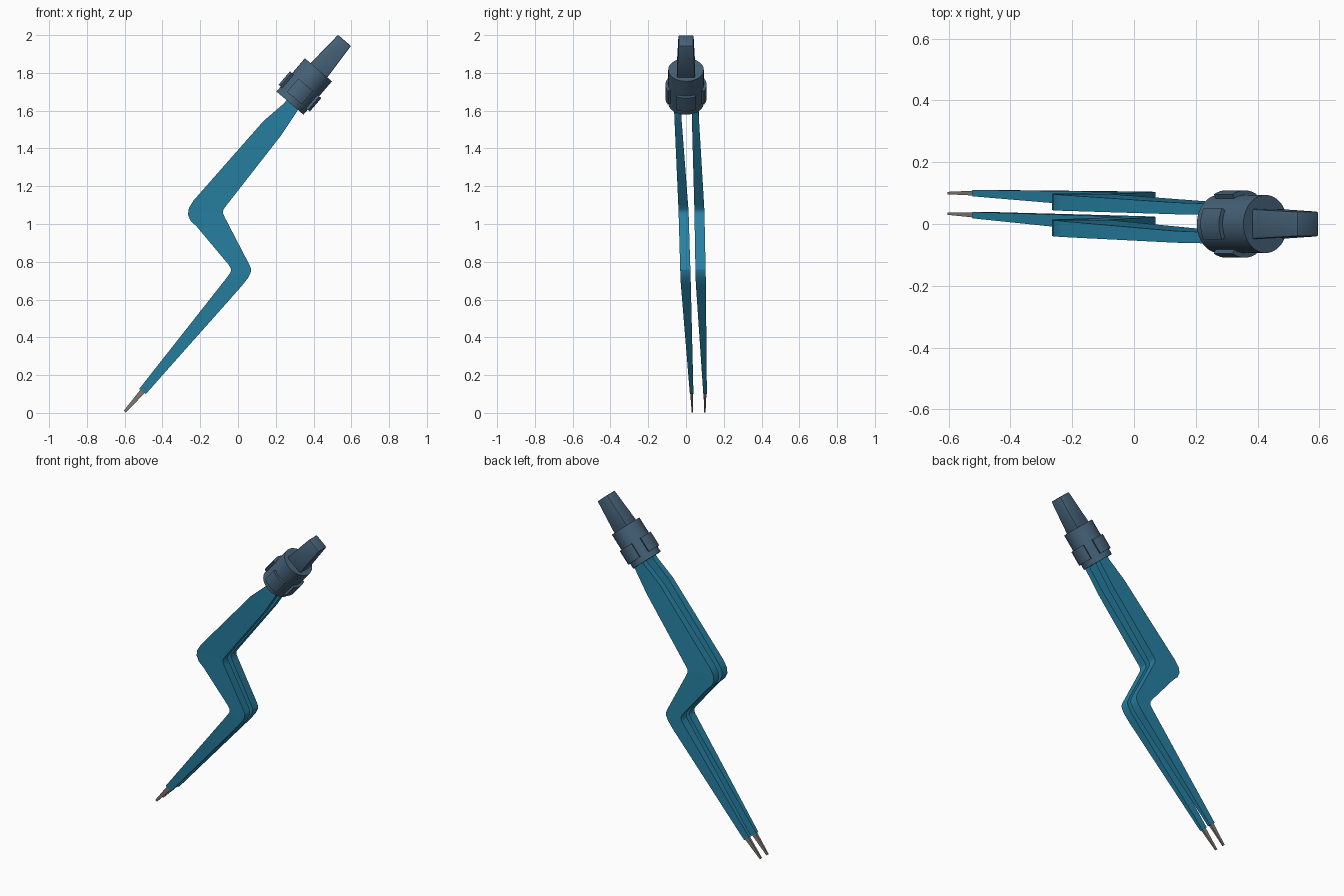
import bpy, bmesh, math
from mathutils import Matrix, Vector

if "Cube" in bpy.data.objects:
    bpy.data.objects.remove(bpy.data.objects["Cube"])


def material(name, rgb):
    m = bpy.data.materials.new(name)
    m.diffuse_color = (*rgb, 1)
    m.use_nodes = True
    m.node_tree.nodes["Principled BSDF"].inputs["Base Color"].default_value = m.diffuse_color
    return m


BLUE = material("blue_coating", (0.02, 0.215, 0.36))
SLATE = material("slate_plastic", (0.06, 0.12, 0.185))
STEEL = material("steel", (0.22, 0.2, 0.185))


def finish(bm, name, mat, angle=30):
    bmesh.ops.recalc_face_normals(bm, faces=bm.faces)
    me = bpy.data.meshes.new(name)
    bm.to_mesh(me)
    bm.free()
    ob = bpy.data.objects.new(name, me)
    bpy.context.collection.objects.link(ob)
    me.materials.append(mat)
    bpy.ops.object.select_all(action='DESELECT')
    ob.select_set(True)
    bpy.context.view_layer.objects.active = ob
    bpy.ops.object.shade_smooth_by_angle(angle=math.radians(angle))
    return ob


def interp(table, z):
    if z <= table[0][0]:
        return table[0][1]
    for (z0, a), (z1, b) in zip(table, table[1:]):
        if z <= z1:
            return a + (b - a) * (z - z0) / (z1 - z0)
    return table[-1][1]


def loft(rings):
    """Skin a list of closed rings and cap both ends."""
    bm = bmesh.new()
    vs = [[bm.verts.new(p) for p in r] for r in rings]
    n = len(vs[0])
    for a, b in zip(vs, vs[1:]):
        for i in range(n):
            j = (i + 1) % n
            bm.faces.new((a[i], a[j], b[j], b[i]))
    bm.faces.new(vs[0][::-1])
    bm.faces.new(vs[-1])
    return bm


# Side profile of an arm: left x, z and right x, z, from handle to tip
ARM = [
    (0.29, 1.70, 0.345, 1.66), (0.245, 1.64, 0.315, 1.60), (0.135, 1.545, 0.225, 1.465),
    (-0.235, 1.125, -0.06, 1.10), (-0.26, 1.085, -0.075, 1.08), (-0.265, 1.05, -0.08, 1.068),
    (-0.25, 1.015, -0.08, 1.058), (-0.22, 0.988, -0.07, 1.035),
    (-0.05, 0.785, 0.06, 0.785), (-0.038, 0.765, 0.07, 0.76), (-0.037, 0.753, 0.067, 0.743),
    (-0.042, 0.74, 0.052, 0.713), (-0.06, 0.715, 0.02, 0.672), (-0.523, 0.127, -0.488, 0.1),
]
TIP = [(-0.515, 0.125, -0.493, 0.105), (-0.604, 0.012, -0.594, 0.003)]
# Sideways bow of each arm and its thickness, against height
BOW = {
    "front": [(0, 0.034), (0.1, 0.03), (0.7, -0.002), (1.07, -0.013), (1.6, -0.045)],
    "back": [(0, 0.1), (0.1, 0.101), (0.7, 0.078), (1.07, 0.071), (1.6, 0.048)],
}
THICK = [(0.1, 0.019), (0.7, 0.054), (1.07, 0.053), (1.6, 0.036)]
TIP_THICK = [(0, 0.007), (0.12, 0.016)]


def blade(name, profile, bow, thick, mat):
    rings = []
    for lx, lz, rx, rz in profile:
        def pt(x, z, s):
            return (x, interp(bow, z) + s * interp(thick, z) / 2, z)
        rings.append([pt(lx, lz, -1), pt(rx, rz, -1), pt(rx, rz, 1), pt(lx, lz, 1)])
    finish(loft(rings), name, mat)


# Two bayonet arms with bare metal tips
for side, bow in BOW.items():
    blade(side + "_arm", ARM, bow, THICK, BLUE)
    blade(side + "_tip", TIP, bow, TIP_THICK, STEEL)

# Handle axis: base centre of the collar, tilted towards +x
AXIS = Matrix.Translation((0.275, 0, 1.64)) @ Matrix.Rotation(math.radians(40.5), 4, 'Y')


def prism(points, z0, z1):
    return loft([[AXIS @ Vector((x, y, z)) for x, y in points] for z in (z0, z1)])


def arc(r, a0, a1, n):
    return [(r * math.cos(a0 + (a1 - a0) * i / n), r * math.sin(a0 + (a1 - a0) * i / n))
            for i in range(n + 1)]


# Round collar
finish(prism(arc(0.094, 0, math.tau, 40)[:-1], 0, 0.232), "collar", SLATE)

# Four curved lugs around the collar
for k in range(4):
    c, h = k * math.pi / 2, math.radians(28)
    outline = arc(0.109, c - h, c + h, 8) + arc(0.085, c + h, c - h, 8)
    finish(prism(outline, 0.035, 0.128), "collar_lug_%d" % (k + 1), SLATE)

# Tapered connector plug
rings = []
for z, wx, wy in ((0.22, 0.059, 0.049), (0.44, 0.045, 0.04)):
    rings.append([AXIS @ Vector((sx * wx + 0.004, sy * wy, z))
                  for sx, sy in ((-1, -1), (1, -1), (1, 1), (-1, 1))])
bm = loft(rings)
bmesh.ops.bevel(bm, geom=bm.edges[:], offset=0.006, segments=2, affect='EDGES', profile=0.5)
finish(bm, "connector_plug", SLATE, 35)
